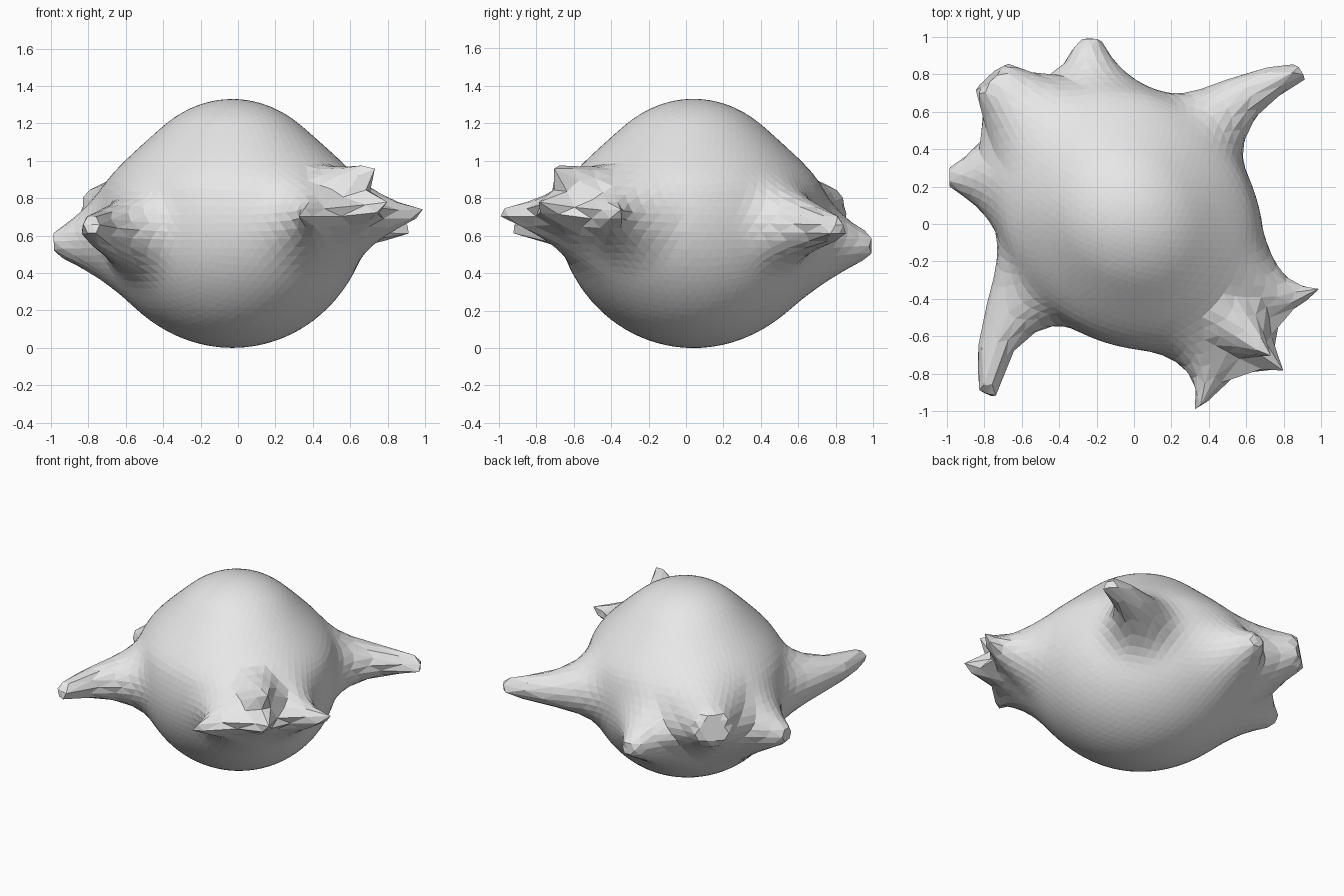
import bpy, bmesh, math
from mathutils import Vector

if "Cube" in bpy.data.objects:
    bpy.data.objects.remove(bpy.data.objects["Cube"])

CLAY = bpy.data.materials.new("light grey clay")
CLAY.diffuse_color = (0.8, 0.8, 0.8, 1)
CLAY.use_nodes = True
CLAY.node_tree.nodes["Principled BSDF"].inputs["Base Color"].default_value = CLAY.diffuse_color
UP = Vector((0, 0, 1))
CENTRE = Vector((-.03, .04, .665))


def smoothstep(a, b, x):
    t = min(1, max(0, (x - a) / (b - a)))
    return t * t * (3 - 2 * t)


# Body: a sphere with drawn-in shoulders, a little wider on one diagonal
bm = bmesh.new()
bmesh.ops.create_icosphere(bm, subdivisions=5, radius=.665)
for v in bm.verts:
    angle = math.atan2(v.co.y, v.co.x)
    k = 1.035 - .04 * math.sin(2 * angle) - .15 * smoothstep(.18, .53, v.co.z)
    v.co = CENTRE + Vector((v.co.x * k, v.co.y * k, v.co.z))
bm.verts.index_update()
base = [v.co.copy() for v in bm.verts]
pulls = [[] for _ in base]
swell = [Vector() for _ in base]


def pull_limb(root, tip, tip_width, reach=.4, power=3, bend=0, bulge=.05):
    """Draw the surface out along an axis; it narrows quickly from a flared root."""
    root, tip = Vector(root), Vector(tip)
    along = (tip - root).normalized()
    side = along.cross(UP).normalized()
    near = []
    for i, p in enumerate(base):
        if (p - CENTRE).dot(along) > 0:
            axial = (p - tip).dot(along)
            near.append((i, -axial, (p - tip - along * axial).length))
            swell[i] += along * bulge * math.exp(-((p - root).length / .35) ** 2)
    flat = max(tip_width, min(n[2] for n in near))
    for i, gap, spread in near:
        t = max(0, 1 - max(0, spread - flat) / (reach - flat)) ** power
        if t > 0:
            pulls[i].append((t, along * gap * t + side * bend * 4 * t * (1 - t)))


# Two arms
pull_limb((-.56, -.38, .61), (-.79, -.905, .65), .055, .38, 4, .06, 0)
pull_limb((.38, .50, .65), (.895, .815, .64), .055, .38, 4, -.05, 0)
# Three knobs
pull_limb((-.50, .50, .69), (-.765, .785, .75), .115, .42)
pull_limb((-.23, .65, .54), (-.24, .99, .55), .06)
pull_limb((-.65, .25, .57), (-.985, .25, .56), .06, .42)
# Front right spikes and the horn above them
pull_limb((.58, -.30, .69), (.99, -.345, .72), 0, .36, 3, .05)
pull_limb((.36, -.54, .68), (.34, -.99, .72), 0, .36, 3, -.04)
pull_limb((.48, -.46, .70), (.81, -.82, .77), 0, .34)
pull_limb((.52, -.50, .84), (.73, -.72, .97), .02, .2, 1.6, 0, 0)

# Apply the pulls, letting the strongest one win where limbs meet
for v in bm.verts:
    strongest = 0
    if pulls[v.index]:
        total = sum(t ** 3 for t, move in pulls[v.index])
        shift = sum((move * t ** 3 for t, move in pulls[v.index]), Vector())
        if total > 1e-12:
            v.co += shift / total
        strongest = max(t for t, move in pulls[v.index])
    v.co += swell[v.index] * (1 - strongest)

me = bpy.data.meshes.new("body_with_limbs")
bm.to_mesh(me)
bm.free()
me.materials.append(CLAY)
bpy.context.collection.objects.link(bpy.data.objects.new("body_with_limbs", me))
